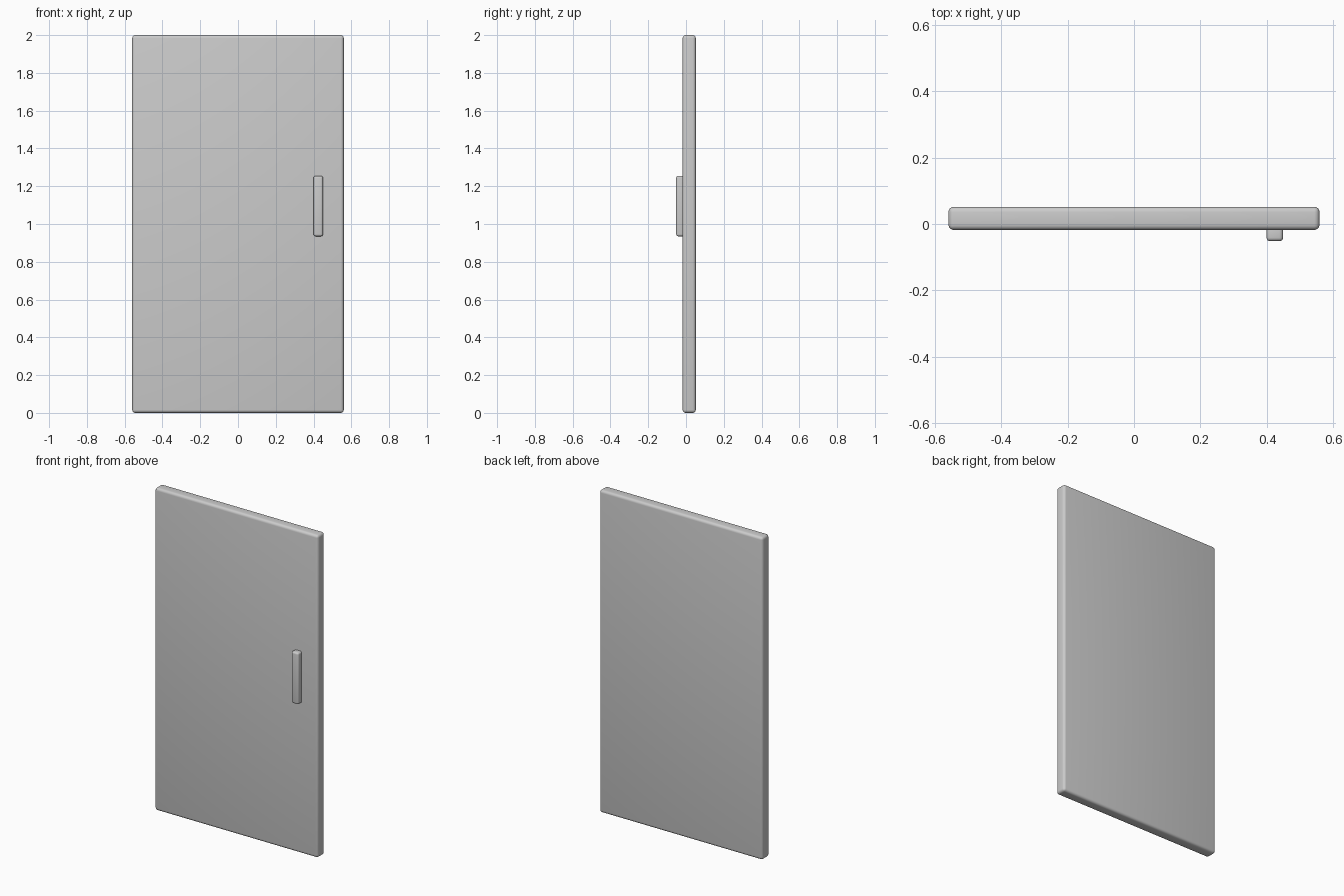
import bpy

if "Cube" in bpy.data.objects:
    bpy.data.objects.remove(bpy.data.objects["Cube"])


def rounded_box(name, lo, hi, radius):
    """Box between two corners with softly rounded edges."""
    size = [b - a for a, b in zip(lo, hi)]
    centre = [(a + b) / 2 for a, b in zip(lo, hi)]
    bpy.ops.mesh.primitive_cube_add(size=1, location=centre)
    ob = bpy.context.object
    ob.name = name
    ob.scale = size
    bpy.ops.object.transform_apply(location=False, rotation=False, scale=True)
    mod = ob.modifiers.new("rounding", 'BEVEL')
    mod.width = radius
    mod.segments = 4
    mod.limit_method = 'NONE'
    bpy.ops.object.modifier_apply(modifier=mod.name)
    bpy.ops.object.shade_smooth_by_angle()
    return ob


# Door slab
rounded_box("door_panel", (-0.56, -0.018, 0.0), (0.56, 0.052, 2.0), 0.016)

# Upright pull handle on the front, sunk slightly into the slab
rounded_box("door_handle", (0.40, -0.052, 0.935), (0.45, -0.005, 1.255), 0.011)
